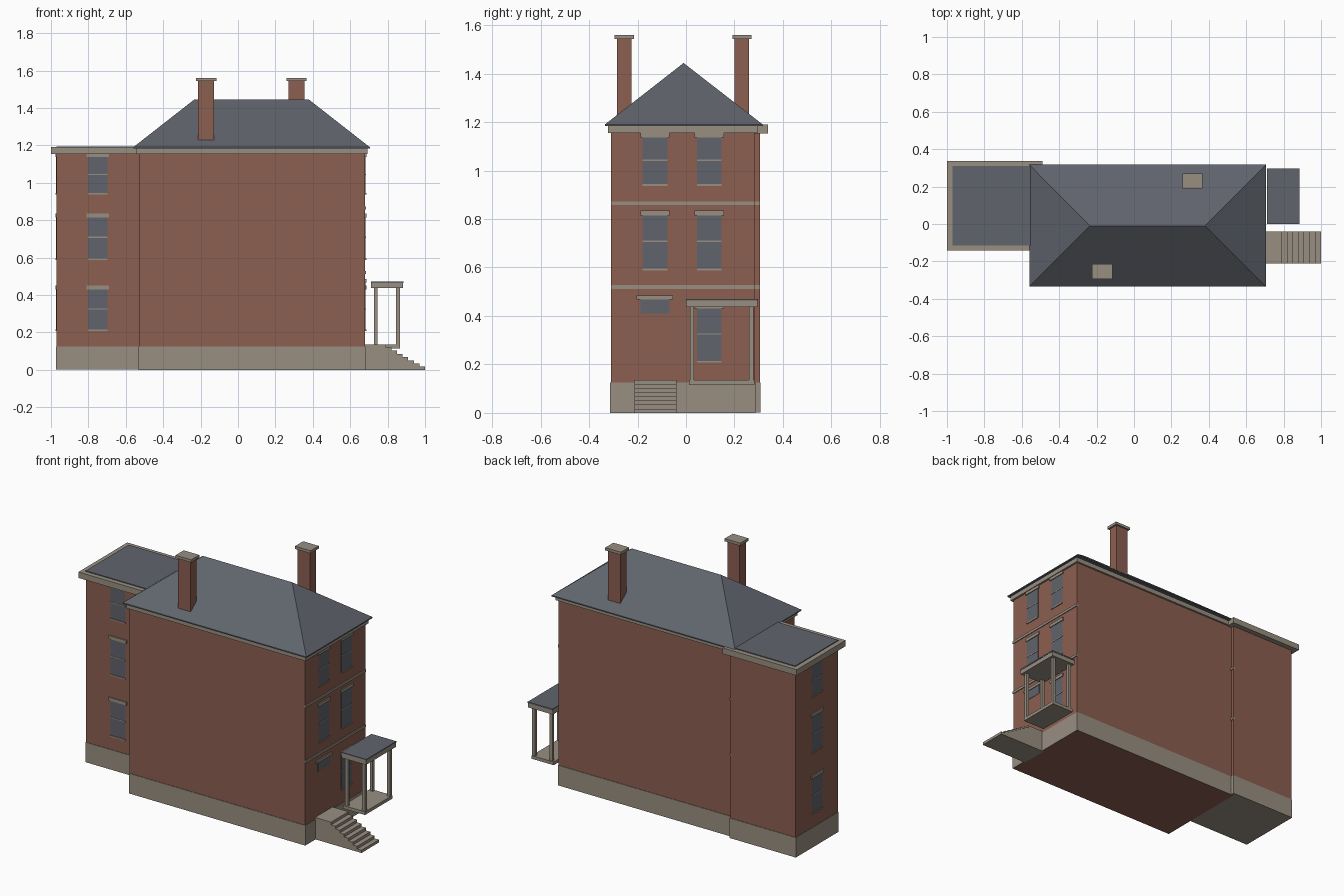
import bpy
import bmesh

cube = bpy.data.objects.get("Cube")
if cube:
    bpy.data.objects.remove(cube, do_unlink=True)


def material(name, rgb):
    m = bpy.data.materials.new(name)
    m.use_nodes = True
    m.diffuse_color = (*rgb, 1)
    m.node_tree.nodes["Principled BSDF"].inputs["Base Color"].default_value = (*rgb, 1)
    return m


BRICK = material("red brick", (0.262, 0.112, 0.081))
STONE = material("pale stone", (0.315, 0.275, 0.222))
SLATE = material("grey slate", (0.117, 0.127, 0.150))


def mesh_object(name, verts, faces, *mats):
    me = bpy.data.meshes.new(name)
    me.from_pydata(verts, [], faces)
    bm = bmesh.new()
    bm.from_mesh(me)
    bmesh.ops.recalc_face_normals(bm, faces=bm.faces)
    bm.to_mesh(me)
    bm.free()
    for m in mats:
        me.materials.append(m)
    ob = bpy.data.objects.new(name, me)
    bpy.context.collection.objects.link(ob)
    return ob


BOX = [(0, 1, 3, 2), (4, 5, 7, 6), (0, 1, 5, 4), (2, 3, 7, 6), (0, 2, 6, 4), (1, 3, 7, 5)]


def box(name, xs, ys, zs, *mats):
    return mesh_object(name, [(x, y, z) for x in xs for y in ys for z in zs], BOX, *mats)


# Brick blocks and stone bases
MX, MY = (-0.53, 0.68), (-0.31, 0.283)
WX, WY = (-0.97, -0.52), (-0.11, 0.305)


def grow(span, d):
    return (span[0] - d, span[1] + d)


box("main_walls", MX, MY, (0.12, 1.17), BRICK)
box("wing_walls", WX, WY, (0.12, 1.17), BRICK)
base = box("main_base", grow(MX, 0.003), grow(MY, 0.003), (0, 0.125), STONE, BRICK)
for p in base.data.polygons:
    if p.normal.z < -0.5:
        p.material_index = 1
box("wing_base", grow(WX, 0.003), grow(WY, 0.003), (0.001, 0.125), STONE)

# Cornices and flat wing roof
box("main_cornice", grow(MX, 0.012), grow(MY, 0.012), (1.155, 1.188), STONE)
box("wing_cornice", grow(WX, 0.03), grow(WY, 0.033), (1.153, 1.19), STONE)
box("wing_roof", WX, grow(WY, 0.004), (1.18, 1.195), SLATE)

# Hipped roof
eave = [(x, y) for x, y in ((-0.56, -0.335), (0.705, -0.335), (0.705, 0.317), (-0.56, 0.317))]
verts = [(x, y, 1.183) for x, y in eave] + [(x, y, 1.19) for x, y in eave]
verts += [(-0.235, -0.01, 1.444), (0.38, -0.01, 1.444)]
faces = [(0, 1, 2, 3), (4, 5, 9, 8), (5, 6, 9), (6, 7, 8, 9), (7, 4, 8)]
faces += [(i, (i + 1) % 4, (i + 1) % 4 + 4, i + 4) for i in range(4)]
mesh_object("hipped_roof", verts, faces, SLATE)

# Chimneys
for name, cx, cy in (("front_chimney", -0.17, -0.255), ("back_chimney", 0.313, 0.231)):
    xs, ys = (cx - 0.043, cx + 0.043), (cy - 0.03, cy + 0.03)
    box(name, xs, ys, (1.17, 1.55), BRICK)
    box(name + "_cap", grow(xs, 0.011), grow(ys, 0.01), (1.543, 1.56), STONE)


def plate(name, side, plane, span, zs, depth, mat):
    """Thin plate on a wall; side is the outward direction."""
    sign = -1 if side[0] == "-" else 1
    out = sorted((plane - sign * 0.01, plane + sign * depth))
    if side[1] == "x":
        return box(name, out, span, zs, mat)
    return box(name, span, out, zs, mat)


def window(name, side, plane, span, z0, z1):
    plate(name + "_pane", side, plane, span, (z0, z1), 0.002, SLATE)
    plate(name + "_sill", side, plane, span, (z0 - 0.004, z0 + 0.004), 0.006, STONE)
    mid = (z0 + z1) / 2 + 0.005
    plate(name + "_sash_bar", side, plane, span, (mid - 0.003, mid + 0.003), 0.004, STONE)
    plate(name + "_lintel", side, plane, grow(span, 0.009), (z1, z1 + 0.02), 0.007, STONE)


# Windows by wall and storey
ROWS = (("lower", 0.211, 0.43), ("middle", 0.592, 0.815), ("upper", 0.94, 1.137))
for row, z0, z1 in ROWS:
    window("wing_front_" + row, "-y", WY[0], (-0.802, -0.698), z0, z1)
    window("wing_end_" + row, "-x", WX[0], (0.045, 0.147), z0, z1)
    window("house_end_back_" + row, "+x", MX[1], (0.045, 0.147), z0, z1)
    if row != "lower":
        window("house_end_front_" + row, "+x", MX[1], (-0.179, -0.077), z0, z1)

# Door transom
plate("transom_pane", "+x", MX[1], (-0.188, -0.068), (0.41, 0.468), 0.002, SLATE)
plate("transom_lintel", "+x", MX[1], (-0.205, -0.053), (0.468, 0.485), 0.007, STONE)

# String courses
for z in (0.52, 0.865):
    zs = (z - 0.008, z + 0.008)
    plate("string_course", "+x", MX[1], MY, zs, 0.005, STONE)
    plate("wing_string_course", "+x", WX[1], (0.27, WY[1]), zs, 0.005, STONE)

# Entrance steps as one stepped profile
N, RISE, RUN = 8, 0.017, 0.03
profile = [(0.67, 0), (0.67, N * RISE)]
for i in range(N):
    x = 0.79 + i * RUN
    profile += [(x, (N - i) * RISE), (x, (N - i - 1) * RISE)]
n = len(profile)
verts = [(x, y, z) for y in (-0.212, -0.04) for x, z in profile]
faces = [tuple(range(n)), tuple(range(n, 2 * n))]
faces += [(i, (i + 1) % n, (i + 1) % n + n, i + n) for i in range(n)]
mesh_object("entrance_steps", verts, faces, STONE)

# Side porch
box("porch_floor", (0.715, 0.867), (0.013, 0.282), (0.115, 0.135), STONE)
box("porch_canopy", (0.712, 0.882), (0.0, 0.295), (0.436, 0.465), STONE)
box("porch_roof", (0.712, 0.884), (0.0, 0.297), (0.463, 0.471), SLATE)
for x in (0.736, 0.855):
    for y in (0.025, 0.27):
        box("porch_post", (x - 0.01, x + 0.01), (y - 0.009, y + 0.009), (0.13, 0.44), STONE)
